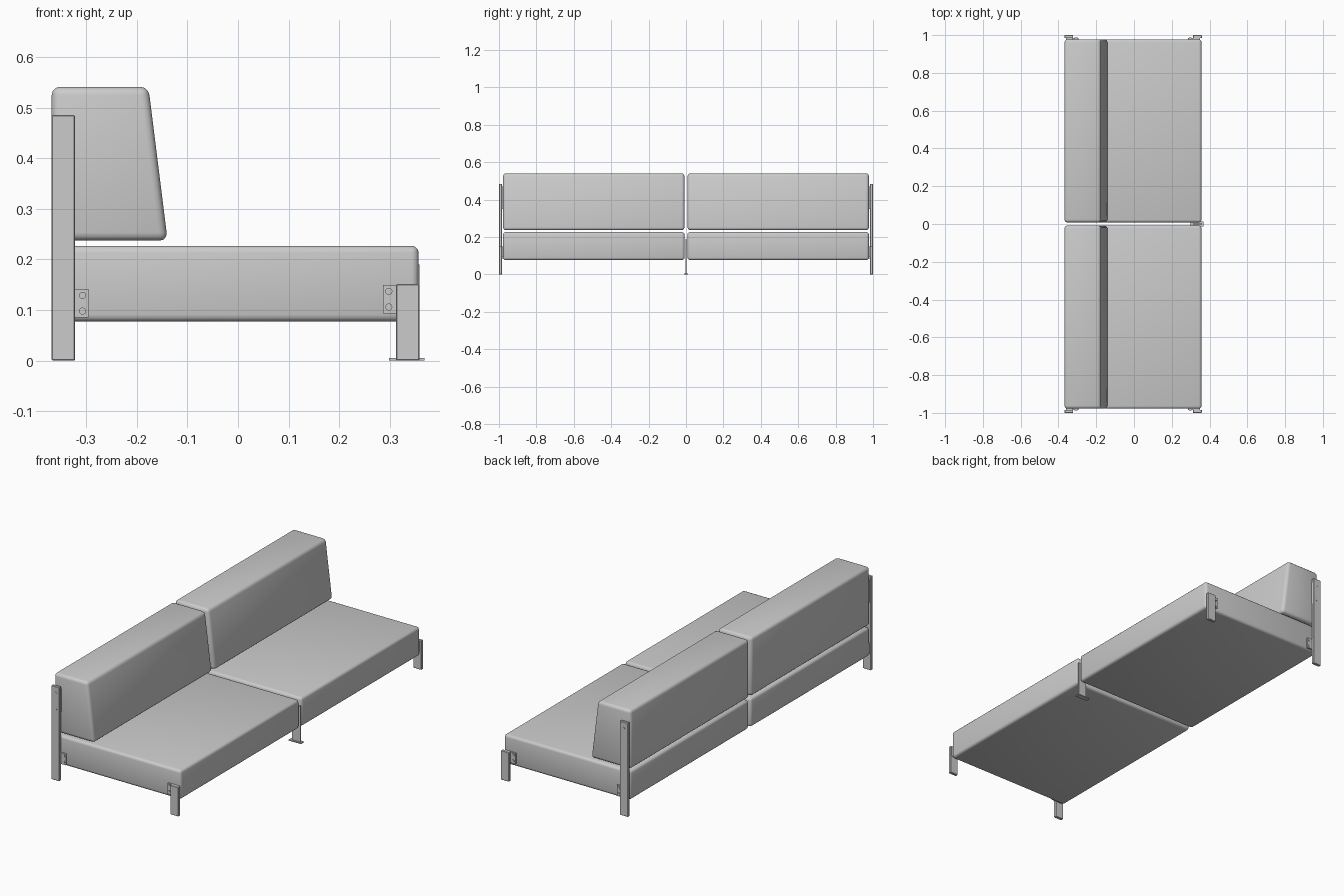
import bpy
import bmesh
from math import pi, radians
from mathutils import Matrix

cube = bpy.data.objects.get("Cube")
if cube:
    bpy.data.objects.remove(cube, do_unlink=True)

grey = bpy.data.materials.new("soft grey")
grey.use_nodes = True
GREY = (0.6, 0.6, 0.6, 1)
grey.diffuse_color = GREY
grey.node_tree.nodes["Principled BSDF"].inputs["Base Color"].default_value = GREY


def finish(name, bm, bevel=0, segments=3):
    bmesh.ops.recalc_face_normals(bm, faces=bm.faces)
    mesh = bpy.data.meshes.new(name)
    bm.to_mesh(mesh)
    bm.free()
    mesh.materials.append(grey)
    ob = bpy.data.objects.new(name, mesh)
    bpy.context.collection.objects.link(ob)
    bpy.ops.object.select_all(action="DESELECT")
    bpy.context.view_layer.objects.active = ob
    ob.select_set(True)
    if bevel:
        mod = ob.modifiers.new("rounded edges", "BEVEL")
        mod.width = bevel
        mod.segments = segments
        bpy.ops.object.modifier_apply(modifier=mod.name)
    bpy.ops.object.shade_smooth_by_angle(angle=radians(35))
    return ob


def prism(name, profile, y0, y1, bevel=0, segments=3):
    """Extrude an (x, z) profile from y0 to y1."""
    bm = bmesh.new()
    face = bm.faces.new([bm.verts.new((x, y0, z)) for x, z in profile])
    new = bmesh.ops.extrude_face_region(bm, geom=[face])["geom"]
    verts = [v for v in new if isinstance(v, bmesh.types.BMVert)]
    bmesh.ops.translate(bm, vec=(0, y1 - y0, 0), verts=verts)
    return finish(name, bm, bevel, segments)


def box(name, x0, x1, y0, y1, z0, z1, bevel=0, segments=1):
    profile = [(x0, z0), (x1, z0), (x1, z1), (x0, z1)]
    return prism(name, profile, y0, y1, bevel, segments)


def bolt(name, x, y, z):
    bm = bmesh.new()
    turn = Matrix.Translation((x, y, z)) @ Matrix.Rotation(pi / 2, 4, "X")
    bmesh.ops.create_cone(bm, cap_ends=True, segments=16, radius1=0.007,
                          radius2=0.007, depth=0.006, matrix=turn)
    return finish(name, bm)


back_profile = [(-0.368, 0.237), (-0.139, 0.237), (-0.177, 0.541), (-0.368, 0.541)]

for side, s in (("left", 1), ("right", -1)):
    # Cushions, one pair on each half
    inner, outer = sorted((s * 0.008, s * 0.978))
    box(f"seat_{side}", -0.366, 0.357, inner, outer, 0.077, 0.227, 0.014, 3)
    prism(f"backrest_{side}", back_profile, inner, outer, 0.016)

    # End legs
    y0, y1 = sorted((s * 0.984, s * 1.0))
    box(f"back_leg_{side}", -0.368, -0.322, y0, y1, 0, 0.485, 0.002)
    box(f"front_leg_{side}", 0.312, 0.359, y0, y1, 0, 0.151, 0.002)

    # Brackets joining the legs to the seat
    y0, y1 = sorted((s * 0.976, s * 0.985))
    box(f"back_bracket_{side}", -0.36, -0.295, y0, y1, 0.085, 0.142)
    box(f"front_bracket_{side}", 0.286, 0.35, y0, y1, 0.093, 0.149)
    box(f"backrest_bracket_{side}", -0.36, -0.326, y0, y1, 0.35, 0.47)

    # Bolts
    for x, z in ((-0.307, 0.129), (-0.307, 0.098), (0.298, 0.137), (0.298, 0.106)):
        bolt(f"seat_bolt_{side}", x, s * 0.985, z)
    for z in (0.368, 0.452):
        bolt(f"backrest_bolt_{side}", -0.343, s * 0.998, z)

# Middle support between the two seats
box("middle_leg", 0.312, 0.359, -0.003, 0.003, 0, 0.19)
box("middle_foot", 0.298, 0.368, -0.012, 0.012, 0, 0.005)
